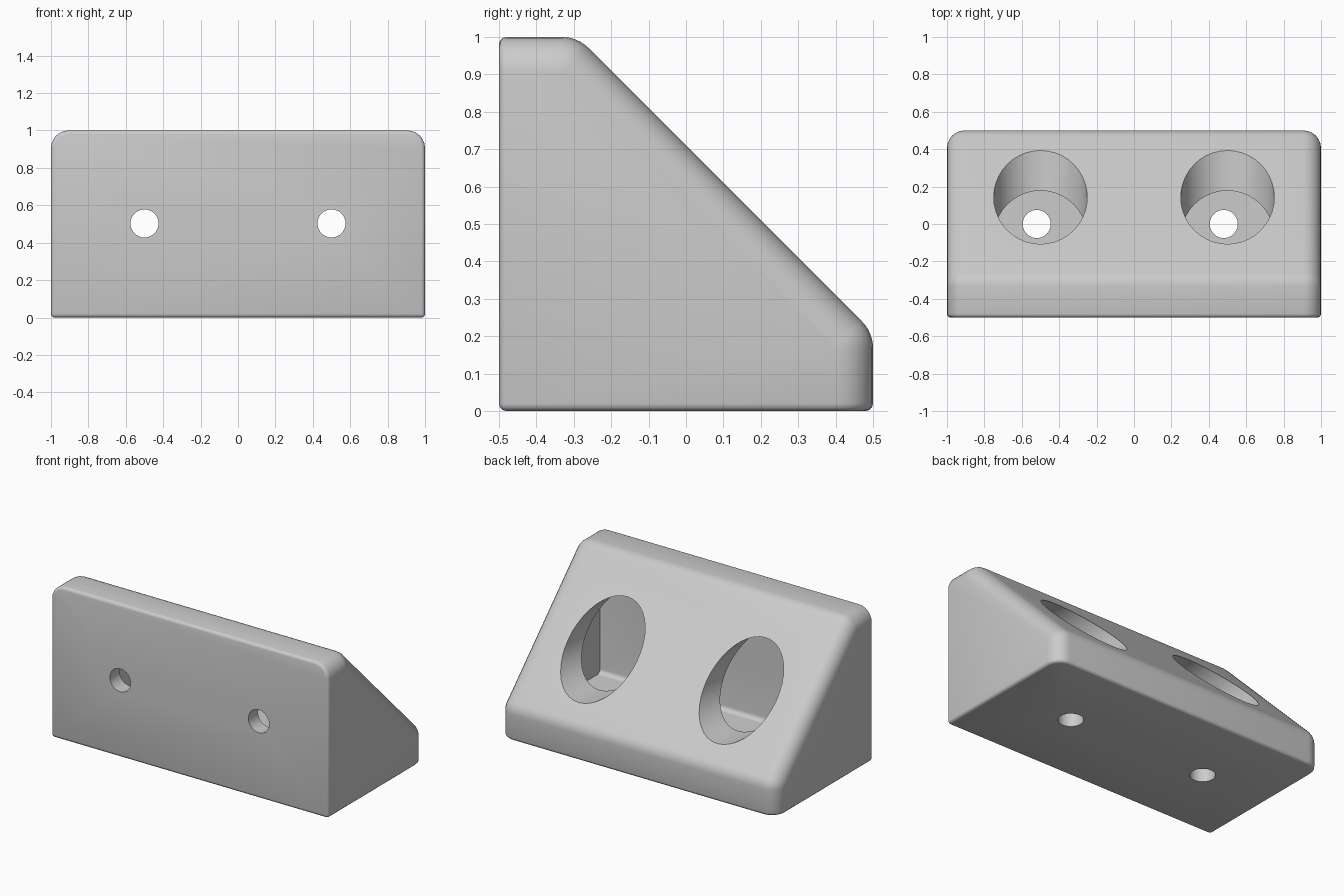
import bpy, bmesh, math
from mathutils import Matrix, Vector

cube = bpy.data.objects.get("Cube")
if cube:
    bpy.data.objects.remove(cube, do_unlink=True)

grey = bpy.data.materials.new("light_grey")
grey.use_nodes = True
grey.diffuse_color = (0.6, 0.6, 0.6, 1)
grey.node_tree.nodes["Principled BSDF"].inputs["Base Color"].default_value = (0.6, 0.6, 0.6, 1)


def add_object(name, bm):
    bmesh.ops.recalc_face_normals(bm, faces=bm.faces)
    mesh = bpy.data.meshes.new(name)
    bm.to_mesh(mesh)
    bm.free()
    mesh.materials.append(grey)
    obj = bpy.data.objects.new(name, mesh)
    bpy.context.collection.objects.link(obj)
    return obj


def prism(profile, half_width):
    """Extrude a (y, z) profile along x."""
    bm = bmesh.new()
    face = bm.faces.new([bm.verts.new((-half_width, y, z)) for y, z in profile])
    moved = bmesh.ops.extrude_face_region(bm, geom=[face])["geom"]
    verts = [v for v in moved if isinstance(v, bmesh.types.BMVert)]
    bmesh.ops.translate(bm, verts=verts, vec=(2 * half_width, 0, 0))
    bmesh.ops.recalc_face_normals(bm, faces=bm.faces)
    return bm


def fillet(before, corner, after, radius, steps=6):
    """Arc points rounding one corner of a profile."""
    b, c, a = Vector(before), Vector(corner), Vector(after)
    d1, d2 = (b - c).normalized(), (a - c).normalized()
    half = d1.angle(d2) / 2
    centre = c + (d1 + d2).normalized() * radius / math.sin(half)
    r1 = c + d1 * radius / math.tan(half) - centre
    r2 = c + d2 * radius / math.tan(half) - centre
    turn = r1.angle(r2)
    return [tuple(centre + (r1 * math.sin(turn * (1 - t)) + r2 * math.sin(turn * t)) / math.sin(turn))
            for t in (i / steps for i in range(steps + 1))]


def bevel(bm, edges, offset, segments):
    bmesh.ops.bevel(bm, geom=edges, offset=offset, offset_type='OFFSET',
                    segments=segments, profile=0.5, affect='EDGES', clamp_overlap=False)


def cylinder(radius, start, end):
    start, end = Vector(start), Vector(end)
    axis = end - start
    rot = axis.to_track_quat('Z', 'Y').to_matrix().to_4x4()
    bm = bmesh.new()
    bmesh.ops.create_cone(bm, cap_ends=True, segments=40, radius1=radius, radius2=radius,
                          depth=axis.length,
                          matrix=Matrix.Translation((start + end) / 2) @ rot)
    return bm


# Wedge body with rounded bends at both ends of the slope
low, high, top = (0.5, 0.21), (-0.29, 1), (-0.5, 1)
profile = [(-0.5, 0), (0.5, 0)]
profile += fillet((0.5, 0), low, high, 0.1) + fillet(low, high, top, 0.1) + [top]
bm = prism(profile, 1)


def on_wall(edge):
    """Edge lies in the front face or the base."""
    return (all(v.co.y < -0.499 for v in edge.verts)
            or all(v.co.z < 0.001 for v in edge.verts))


# Large rounding along the ends, small rounding around front and base
bevel(bm, [e for e in bm.edges
           if abs(e.verts[0].co.x - e.verts[1].co.x) < 0.001 and not on_wall(e)], 0.095, 6)
bevel(bm, [e for e in bm.edges if on_wall(e)], 0.02, 3)
bracket = add_object("corner_bracket", bm)

# Hollow inside, with a filleted inner corner
hollow = [(0.395, 0.1), (-0.4, 0.895)]
hollow += fillet((-0.4, 0.895), (-0.4, 0.1), (0.395, 0.1), 0.03)
cutters = [prism(hollow, 0.9)]

# Wide access openings in the slope, screw holes in front and base
for x in (-0.5, 0.5):
    cutters.append(cylinder(0.25, (x, -0.38, 0.567), (x, 0.7, 0.567)))
    cutters.append(cylinder(0.075, (x, -0.6, 0.503), (x, -0.3, 0.503)))
    cutters.append(cylinder(0.075, (x - 0.02, 0, -0.1), (x - 0.02, 0, 0.2)))

bpy.context.view_layer.objects.active = bracket
for bm in cutters:
    cutter = add_object("cutter", bm)
    cutter.hide_render = True
    mod = bracket.modifiers.new("cut", 'BOOLEAN')
    mod.operation, mod.solver, mod.object = 'DIFFERENCE', 'EXACT', cutter
    bpy.ops.object.modifier_apply(modifier=mod.name)
    bpy.data.objects.remove(cutter, do_unlink=True)

bpy.ops.object.select_all(action='DESELECT')
bracket.select_set(True)
bpy.ops.object.shade_smooth_by_angle(angle=math.radians(32))
